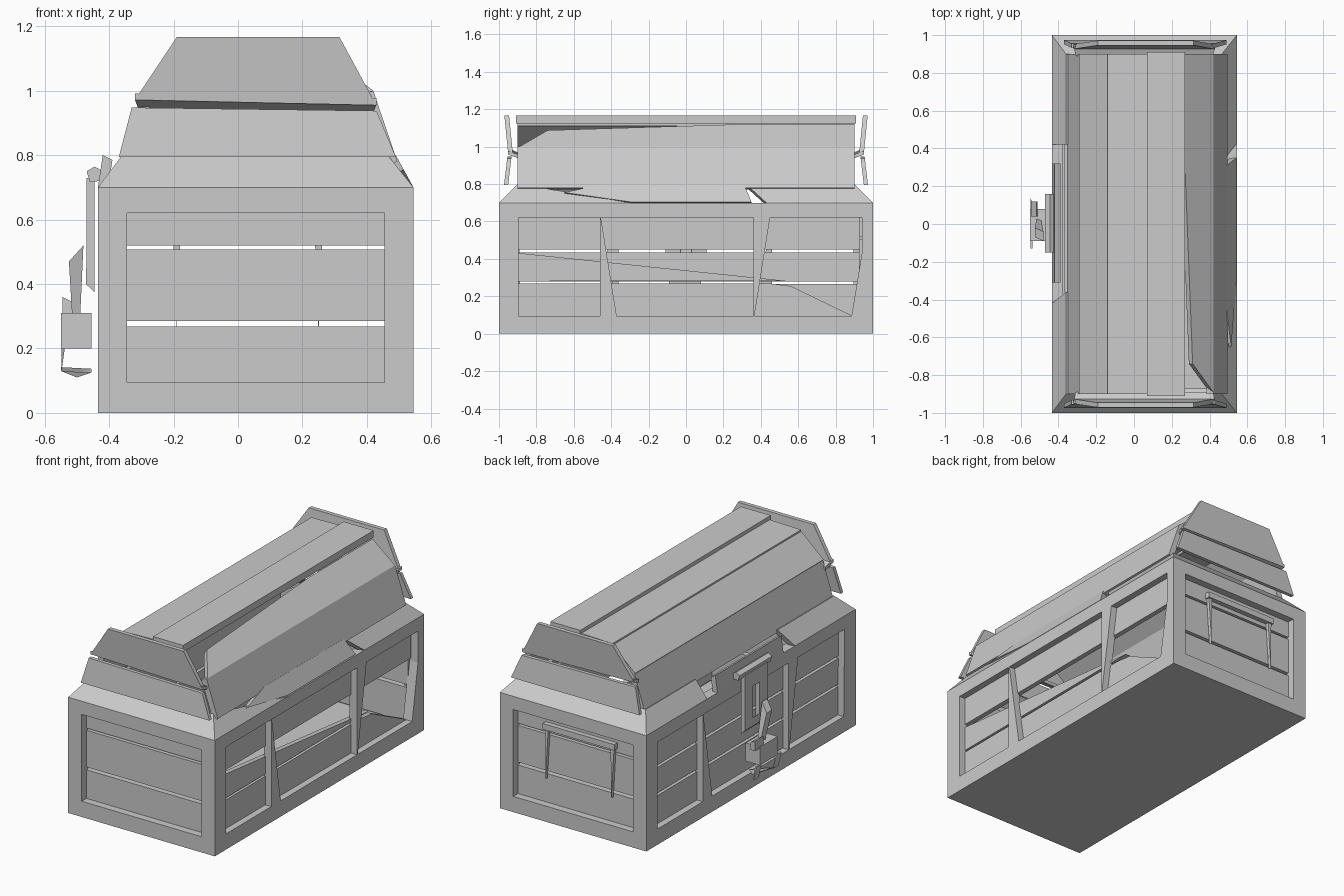
import bpy, bmesh
from mathutils import Vector

CX = 0.055          # the chest is offset because the lock sticks out at -x


def prism(name, pts, depth):
    """Flat polygon of 3D points, thickened along a vector."""
    bm = bmesh.new()
    face = bm.faces.new([bm.verts.new(p) for p in pts])
    ext = bmesh.ops.extrude_face_region(bm, geom=[face], use_keep_orig=True)
    bmesh.ops.translate(bm, vec=Vector(depth),
                        verts=[v for v in ext["geom"] if isinstance(v, bmesh.types.BMVert)])
    bmesh.ops.recalc_face_normals(bm, faces=bm.faces)
    me = bpy.data.meshes.new(name)
    bm.to_mesh(me)
    bm.free()
    ob = bpy.data.objects.new(name, me)
    bpy.context.collection.objects.link(ob)
    return ob


def box(name, x0, x1, y0, y1, z0, z1):
    return prism(name, [(x0, y0, z0), (x1, y0, z0), (x1, y1, z0), (x0, y1, z0)], (0, 0, z1 - z0))


def side(name, s, pts, d, thick):
    """Plate on a long side from (y, z) points; s = -1 turns it half round the chest."""
    return prism(name, [(CX + s * d, s * y, z) for y, z in pts], (-s * thick, 0, 0))


def rect(a0, a1, b0, b1):
    return [(a0, b0), (a1, b0), (a1, b1), (a0, b1)]


# Floor
box("floor", -0.433, 0.543, -0.998, 0.998, 0, 0.05)

# Long side frames with split upright straps
for s in (1, -1):
    side("side_bottom_rail", s, rect(-1, 1, 0, 0.095), 0.49, 0.06)
    side("side_top_rail", s, rect(-1, 0.975, 0.62, 0.7), 0.49, 0.06)
    side("side_post", s, rect(-1, -0.895, 0, 0.7), 0.49, 0.06)
    inner = 0.985 if s == 1 else 0.895
    side("side_post", s, [(0.885, 0), (1, 0), (1, 0.7), (inner, 0.7), (0.885, 0.095)], 0.49, 0.06)
    side("strap_lower_wide", s, [(-0.46, 0.09), (-0.37, 0.09), (-0.455, 0.62), (-0.46, 0.62)], 0.49, 0.05)
    side("strap_upper_wide", s, [(0.36, 0.09), (0.365, 0.09), (0.45, 0.625), (0.36, 0.625)], 0.49, 0.05)

# Long side planks: intact at -x, broken at +x
for z0, z1 in ((0.06, 0.265), (0.28, 0.435), (0.45, 0.66)):
    side("side_plank", -1, rect(-0.93, 0.93, z0, z1), 0.45, 0.03)
side("broken_plank_top", 1, rect(-0.93, 0.93, 0.45, 0.66), 0.45, 0.03)
side("broken_plank_middle", 1, [(-0.93, 0.28), (0.53, 0.283), (-0.93, 0.435)], 0.45, 0.03)
side("broken_plank_bottom", 1, [(-0.93, 0.06), (0.9, 0.06), (0.88, 0.1), (0.56, 0.255),
                                (0.45, 0.268), (-0.93, 0.268)], 0.45, 0.03)

# End frames and planks
for s in (1, -1):
    y, t = s, (0, -s * 0.06, 0)
    for name, r in (("end_bottom_rail", rect(-0.435, 0.545, 0, 0.095)),
                    ("end_top_rail", rect(-0.435, 0.545, 0.62, 0.7)),
                    ("end_post_left", rect(-0.435, -0.345, 0, 0.7)),
                    ("end_post_right", rect(0.455, 0.545, 0, 0.7))):
        prism(name, [(x, y, z) for x, z in r], t)
    for z0, z1 in ((0.06, 0.268), (0.285, 0.507), (0.52, 0.66)):
        prism("end_plank", [(x, s * 0.955, z) for x, z in rect(-0.38, 0.49, z0, z1)], (0, -s * 0.03, 0))
    # sloping rim on the end
    prism("end_rim", [(-0.435, s, 0.7), (0.545, s, 0.7), (0.465, s * 0.9, 0.8), (-0.36, s * 0.9, 0.8)],
          (0, -s * 0.03, -0.03))


def rim(name, s, pts, lean):
    """Rim board along a long side, leaning inwards by the given slope."""
    prism(name, [(CX + s * (0.49 - (z - 0.7) * lean), y, z) for y, z in pts], (-s * 0.03, 0, -0.015))


# Battered rim boards on the long sides
rim("rim_right_front", 1, [(-1, 0.7), (-0.3, 0.7), (-0.65, 0.76), (-0.9, 0.8)], 0.8)
rim("rim_right_middle", 1, [(-0.65, 0.755), (-0.3, 0.705), (0.35, 0.705), (0.31, 0.8), (-0.45, 0.8)], 0.55)
rim("rim_right_back", 1, [(0.43, 0.7), (1, 0.7), (0.9, 0.8), (0.32, 0.8)], 0.8)
rim("rim_left_front", -1, [(-1, 0.7), (-0.42, 0.7), (-0.36, 0.8), (-0.9, 0.8)], 0.75)
rim("rim_left_middle", -1, [(-0.31, 0.7), (0.32, 0.7), (0.32, 0.8), (-0.31, 0.8)], 0.15)
rim("rim_left_back", -1, [(0.42, 0.7), (1, 0.7), (0.9, 0.8), (0.42, 0.8)], 0.75)

# Lid boards: two outer corners in (x, z), thickened inwards
for name, a, b, half, depth in (
        ("lid_lower_left", (-0.355, 0.78), (-0.285, 1.0), 0.9, (0.035, 0, -0.01)),
        ("lid_slope_left", (-0.29, 1.0), (-0.135, 1.135), 0.9, (0.02, 0, -0.03)),
        ("lid_top_left", (-0.14, 1.14), (0.08, 1.145), 0.9, (0, 0, -0.035)),
        ("lid_top_right", (0.07, 1.167), (0.27, 1.167), 0.91, (0, 0, -0.042)),
        ("lid_lower_right", (0.495, 0.78), (0.42, 1.0), 0.9, (-0.035, 0, -0.01))):
    prism(name, [(a[0], -half, a[1]), (b[0], -half, b[1]), (b[0], half, b[1]), (a[0], half, a[1])], depth)
broken = [(0, 0.9), (1, 0.9), (1, -0.89), (0.27, -0.74), (0, 0.3)]
prism("lid_slope_right_broken", [(0.27 + 0.15 * t, y, 1.12 - 0.12 * t) for t, y in broken],
      (-0.02, 0, -0.03))

# Lid ends: tilted upper plate, linking flange and flared lower plate
for s in (1, -1):
    upper = [(-0.32, 0.972), (0.43, 0.955), (0.315, 1.167), (-0.19, 1.167)]
    prism("lid_end_upper", [(x, s * (0.95 + 0.1 * (z - 0.955)), z) for x, z in upper], (0, -s * 0.025, 0))
    prism("lid_end_flange", [(-0.32, s * 0.95, 0.972), (0.43, s * 0.95, 0.957),
                             (0.42, s * 0.89, 0.935), (-0.31, s * 0.89, 0.945)], (0, 0, 0.02))
    lower = [(-0.37, 0.795), (0.49, 0.795), (0.43, 0.938), (-0.33, 0.948)]
    prism("lid_end_lower", [(x, s * (0.955 + 0.12 * (0.945 - z)), z) for x, z in lower], (0, -s * 0.022, 0))

# Drop handle on the +y end
box("handle_bar", -0.21, 0.27, 0.955, 0.985, 0.545, 0.58)
for x in (-0.19, 0.25):
    prism("handle_leg", [(x - 0.012, 0.955, 0.56), (x + 0.012, 0.955, 0.56), (x, 0.965, 0.25)], (0, 0.02, 0))

# Hasp: hinge knuckle and slotted strap with a bent foot
prism("hasp_knuckle", [(-0.47, -0.15, 0.75), (-0.445, -0.15, 0.765), (-0.42, -0.15, 0.75),
                       (-0.425, -0.15, 0.72), (-0.46, -0.15, 0.718)], (0, 0.31, 0))
for y0, y1 in ((-0.11, -0.03), (0.03, 0.11)):
    box("hasp_strap", -0.47, -0.445, y0, y1, 0.42, 0.73)
box("hasp_strap_top", -0.47, -0.445, -0.03, 0.03, 0.64, 0.73)
prism("hasp_foot", [(-0.472, -0.11, 0.45), (-0.446, -0.11, 0.43), (-0.446, -0.11, 0.375),
                    (-0.472, -0.11, 0.4)], (0, 0.22, 0))

# Broken padlock: body, bent shackle halves and lower shards
box("lock_body", -0.55, -0.455, -0.09, 0.08, 0.2, 0.31)
prism("shackle_long", [(-0.525, -0.07, 0.47), (-0.48, -0.09, 0.52), (-0.49, -0.03, 0.3), (-0.515, -0.02, 0.3)],
      (0, 0.05, 0))
prism("shackle_stub", [(-0.545, 0.04, 0.3), (-0.51, 0.04, 0.3), (-0.515, 0.04, 0.345), (-0.545, 0.04, 0.36)],
      (0, 0.08, 0))
prism("lock_shard_low", [(-0.55, -0.08, 0.13), (-0.5, -0.05, 0.11), (-0.455, 0.0, 0.125), (-0.5, 0.03, 0.12)],
      (0, 0.05, 0.012))
for y in (-0.13, 0.06):
    prism("lock_shard_side", [(-0.548, y, 0.2), (-0.538, y, 0.2), (-0.548, y + 0.03, 0.13)], (0, 0.05, 0))
